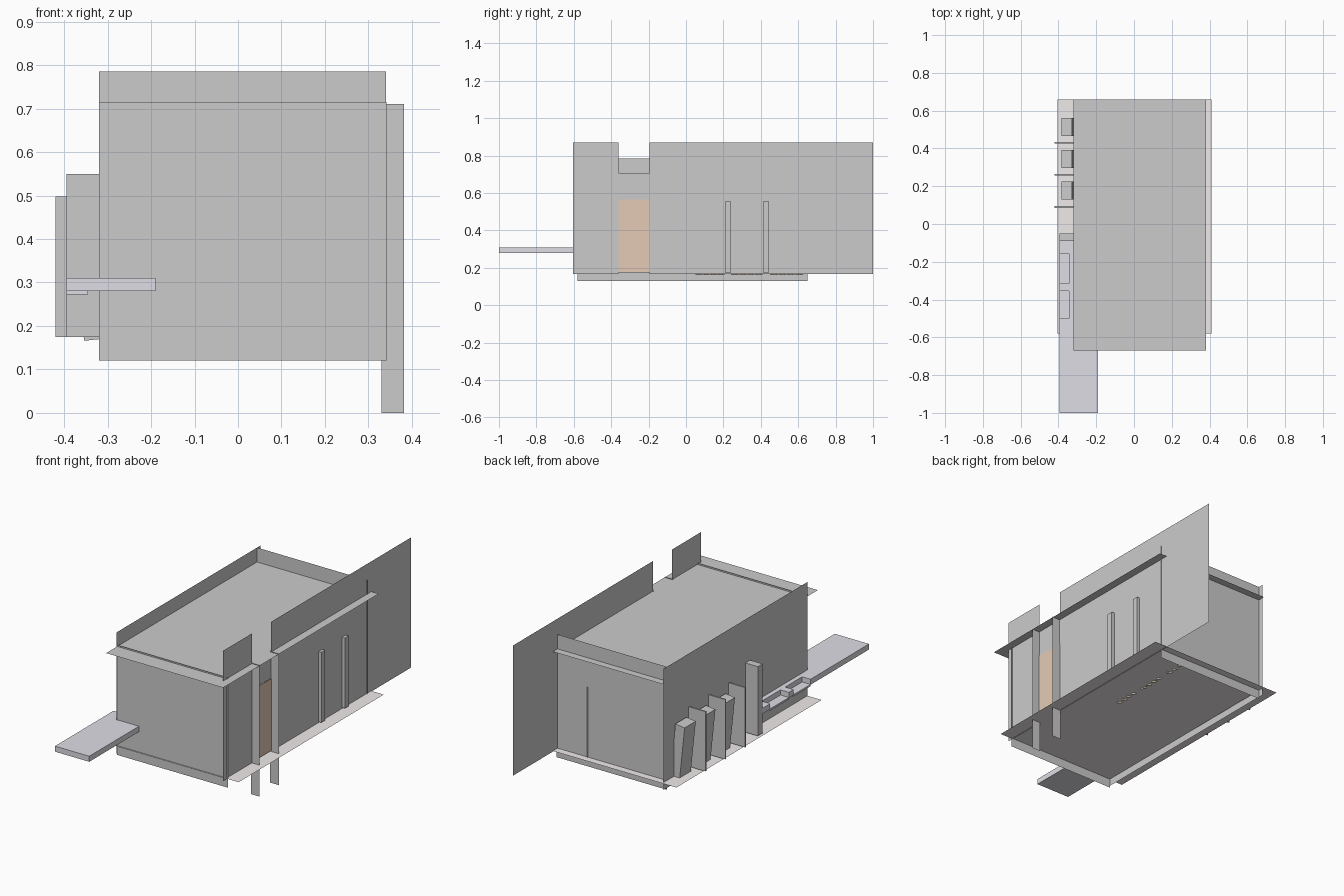
import bpy, bmesh, math

if "Cube" in bpy.data.objects:
    bpy.data.objects.remove(bpy.data.objects["Cube"])


def material(name, rgb):
    m = bpy.data.materials.new(name)
    m.diffuse_color = (*rgb, 1)
    m.use_nodes = True
    m.node_tree.nodes["Principled BSDF"].inputs["Base Color"].default_value = m.diffuse_color
    return m


PINK = material("pale_pink", (0.88, 0.83, 0.83))
LILAC = material("lilac_grey", (0.74, 0.73, 0.79))
BROWN = material("brown", (0.78, 0.60, 0.47))


def mesh(name, verts, faces, mat=None):
    me = bpy.data.meshes.new(name)
    me.from_pydata(verts, [], faces)
    bm = bmesh.new()
    bm.from_mesh(me)
    bmesh.ops.recalc_face_normals(bm, faces=bm.faces)
    bm.to_mesh(me)
    bm.free()
    ob = bpy.data.objects.new(name, me)
    bpy.context.collection.objects.link(ob)
    if mat:
        me.materials.append(mat)
    return ob


def prism(name, outline, y0, y1, mat=None):
    """Extrude an x,z outline along y."""
    n = len(outline)
    verts = [(x, y, z) for y in (y0, y1) for x, z in outline]
    faces = [tuple(range(n)), tuple(range(n, 2 * n))]
    faces += [(i, (i + 1) % n, n + (i + 1) % n, n + i) for i in range(n)]
    return mesh(name, verts, faces, mat)


def box(name, x, y, z, mat=None):
    return prism(name, [(x[0], z[0]), (x[1], z[0]), (x[1], z[1]), (x[0], z[1])], *y, mat)


def plane_x(name, x, y, z, mat=None):
    return mesh(name, [(x, y[0], z[0]), (x, y[1], z[0]), (x, y[1], z[1]), (x, y[0], z[1])],
                [(0, 1, 2, 3)], mat)


def plane_y(name, x, y, z, mat=None):
    return mesh(name, [(x[0], y, z[0]), (x[1], y, z[0]), (x[1], y, z[1]), (x[0], y, z[1])],
                [(0, 1, 2, 3)], mat)


def plane_z(name, x, y, z, mat=None):
    return mesh(name, [(x[0], y[0], z), (x[1], y[0], z), (x[1], y[1], z), (x[0], y[1], z)],
                [(0, 1, 2, 3)], mat)


# Floor and roof sheets
plane_z("floor", (-0.405, 0.41), (-0.58, 0.66), 0.17, PINK)
plane_z("roof", (-0.32, 0.38), (-0.67, 0.66), 0.707)

# Outer walls, back and left rise to a parapet
plane_y("front_wall", (-0.32, 0.342), -0.575, (0.12, 0.715))
plane_y("back_wall", (-0.32, 0.34), 0.62, (0.12, 0.785))
plane_x("left_wall", -0.32, (-0.58, 0.65), (0.13, 0.785))

# Tall right wall in two pieces with the door between
plane_x("right_wall_front", 0.335, (-0.605, -0.36), (0.166, 0.87))
plane_x("right_wall_back", 0.335, (-0.195, 1.0), (0.166, 0.87))
plane_x("wall_over_door", 0.335, (-0.36, -0.195), (0.565, 0.707))
plane_x("door", 0.337, (-0.36, -0.195), (0.175, 0.565), BROWN)
for y in (-0.36, -0.197):
    plane_y("door_fin", (0.33, 0.382), y, (0, 0.71))

# Cubicle partitions, two poke out through the right wall
for y, x1 in ((0.04, 0.33), (0.225, 0.352), (0.427, 0.352)):
    box("partition", (0.14, x1), (y - 0.016, y + 0.016), (0.175, 0.555))

# Folded curtains closing the cubicles
for y0, y1 in ((0.05, 0.205), (0.24, 0.41), (0.45, 0.625)):
    n = 16
    path = [(0.155 + 0.008 * math.sin(i * math.pi / 2), y0 + (y1 - y0) * i / n)
            for i in range(n + 1)]
    mesh("curtain", [(x, y, z) for z in (0.162, 0.55) for x, y in path],
         [(i, i + 1, n + 2 + i, n + 1 + i) for i in range(n)], BROWN)

# Left side: dividing fins, leaning bins and a tall end box
for y in (0.09, 0.26, 0.43):
    box("divider_fin", (-0.42, -0.32), (y - 0.004, y + 0.004), (0.175, 0.498))
for y in (0.13, 0.297, 0.465):
    prism("leaning_bin", [(-0.354, 0.166), (-0.305, 0.171), (-0.328, 0.455), (-0.384, 0.449)],
          y, y + 0.095)
box("end_box", (-0.395, -0.31), (-0.09, -0.05), (0.175, 0.55))

# Counter along the left wall with two recessed basins, and its front slab
box("front_slab", (-0.395, -0.19), (-1.0, -0.53), (0.28, 0.31), LILAC)
box("counter_back", (-0.345, -0.30), (-0.53, -0.09), (0.28, 0.31), LILAC)
for y in ((-0.53, -0.50), (-0.355, -0.315), (-0.155, -0.09)):
    box("counter_bridge", (-0.395, -0.345), y, (0.28, 0.31), LILAC)
for y in ((-0.50, -0.355), (-0.315, -0.155)):
    box("basin_floor", (-0.395, -0.345), y, (0.272, 0.282), LILAC)
